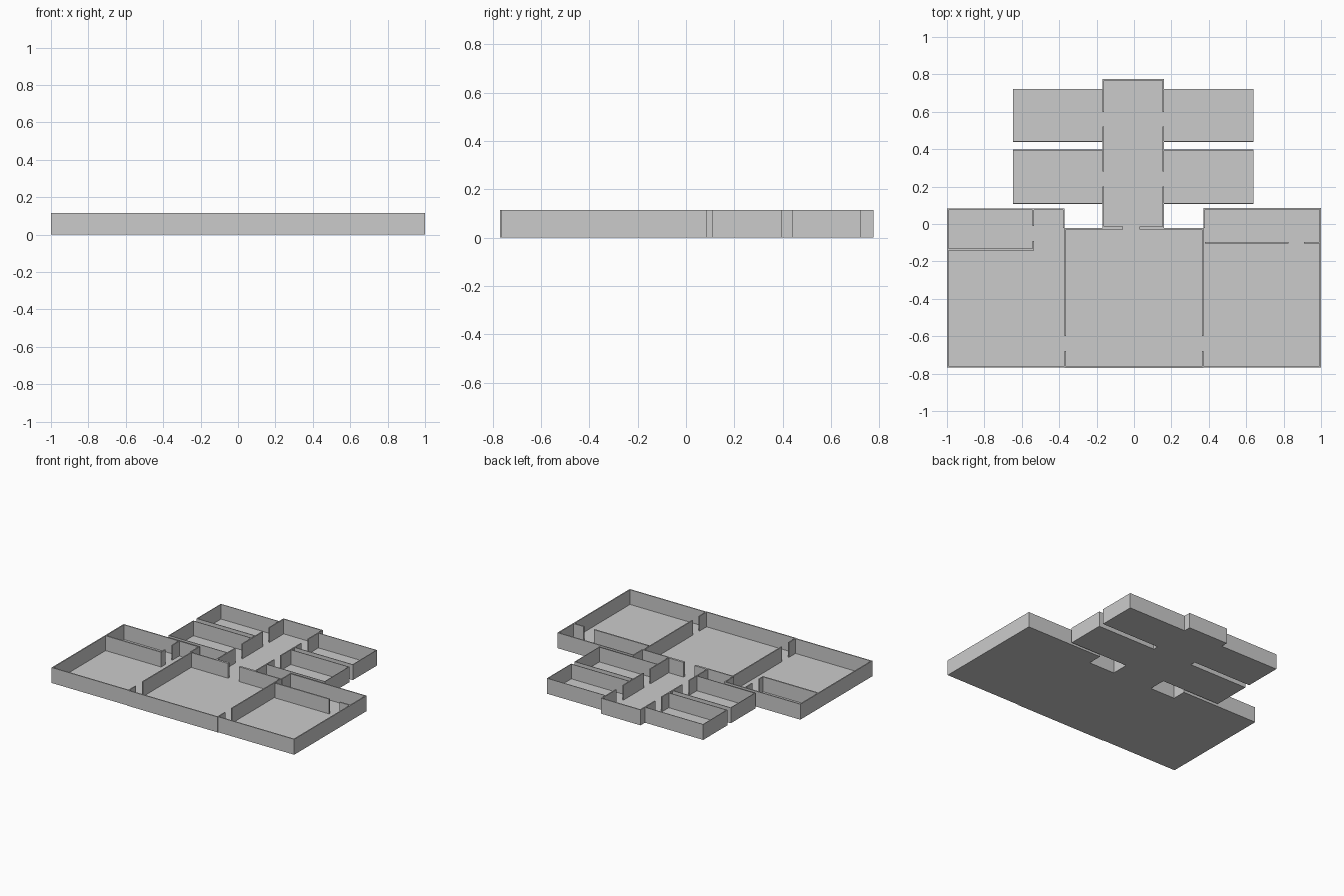
import bpy, bmesh

if "Cube" in bpy.data.objects:
    bpy.data.objects.remove(bpy.data.objects["Cube"])

H, F = 0.115, 0.005     # wall height, floor thickness
T = 0.008               # wall thickness


def box(bm, x0, x1, y0, y1, z0, z1):
    v = [bm.verts.new((x, y, z)) for z in (z0, z1)
         for x, y in ((x0, y0), (x1, y0), (x1, y1), (x0, y1))]
    bm.faces.new(v[3::-1])
    bm.faces.new(v[4:])
    for i in range(4):
        j = (i + 1) % 4
        bm.faces.new((v[i], v[j], v[j + 4], v[i + 4]))


def spans(a, b, gaps):
    """Split a run of wall around its doorways."""
    for g0, g1 in sorted(gaps):
        yield a, g0
        a = g1
    yield a, b


def finish(name, bm):
    me = bpy.data.meshes.new(name)
    bm.to_mesh(me)
    bm.free()
    ob = bpy.data.objects.new(name, me)
    bpy.context.collection.objects.link(ob)


def room(name, x0, x1, y0, y1, sides, t=T):
    """Floor slab plus walls on the given sides; sides maps n/s/e/w to door gaps."""
    bm = bmesh.new()
    box(bm, x0, x1, y0, y1, 0, F)
    for s, gaps in sides.items():
        if s in "ns":
            a, b = (y1 - t, y1) if s == "n" else (y0, y0 + t)
            for p, q in spans(x0, x1, gaps):
                box(bm, p, q, a, b, F, H)
        else:
            a, b = (x1 - t, x1) if s == "e" else (x0, x0 + t)
            lo = y0 + t if "s" in sides else y0
            hi = y1 - t if "n" in sides else y1
            for p, q in spans(lo, hi, gaps):
                box(bm, a, b, p, q, F, H)
    finish(name, bm)


def partition(name, pieces):
    bm = bmesh.new()
    for p in pieces:
        box(bm, *p, F, H)
    finish(name, bm)


# Main hall, with doors to both side rooms and the corridor
side_door = [(-0.68, -0.60)]
room("main_hall", -0.372, 0.372, -0.77, -0.022,
     {"n": [(-0.06, 0.03)], "s": [], "e": side_door, "w": side_door})

# Side rooms: the hall supplies most of the shared wall
room("left_room", -1.0, -0.372, -0.766, 0.082, {"n": [], "s": [], "w": []})
room("right_room", 0.372, 1.0, -0.766, 0.086, {"n": [], "s": [], "e": []})
partition("side_room_return_walls", [
    (-0.38, -0.372, -0.022, 0.074),
    (0.372, 0.38, -0.022, 0.078)])

# Closets inside the side rooms
partition("left_closet_walls", [
    (-0.992, -0.535, -0.142, -0.132),
    (-0.543, -0.535, -0.132, -0.09),
    (-0.543, -0.535, -0.01, 0.074)])
partition("right_closet_walls", [
    (0.38, 0.825, -0.105, -0.095),
    (0.91, 0.992, -0.105, -0.095)])

# Corridor with four cell doors
cell_doors = [(0.20, 0.28), (0.52, 0.60)]
room("corridor", -0.168, 0.160, -0.022, 0.775,
     {"n": [], "e": cell_doors, "w": cell_doors})
partition("corridor_entry_walls", [
    (-0.160, -0.06, -0.022, -0.014),
    (0.03, 0.152, -0.022, -0.014)])

# Cells, two on each side
for row, y0, y1 in (("front", 0.108, 0.398), ("back", 0.438, 0.723)):
    room(row + "_left_cell", -0.648, -0.168, y0, y1, {"n": [], "s": [], "w": []}, 0.005)
    room(row + "_right_cell", 0.160, 0.640, y0, y1, {"n": [], "s": [], "e": []}, 0.005)
